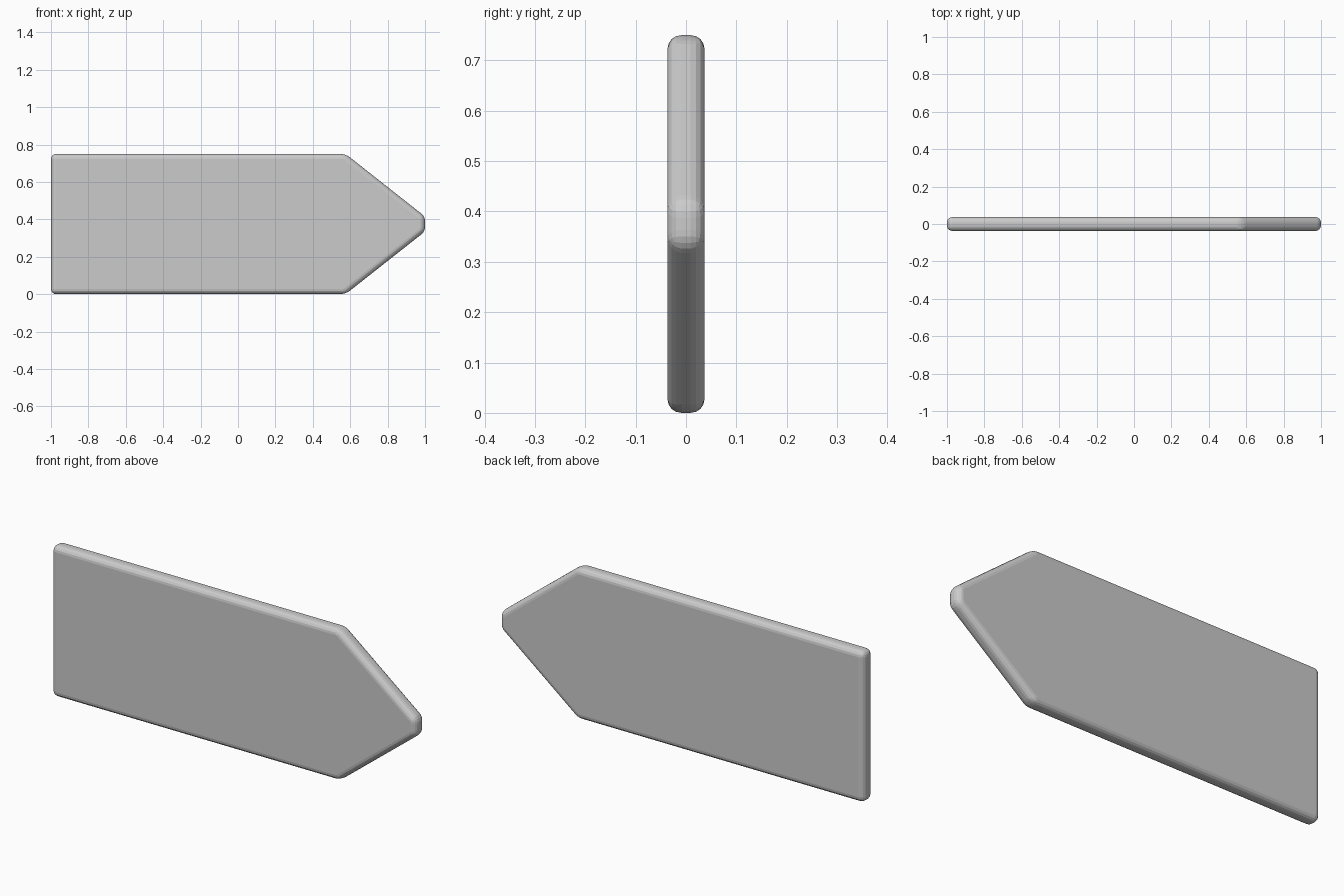
import bpy, bmesh

if "Cube" in bpy.data.objects:
    bpy.data.objects.remove(bpy.data.objects["Cube"])

# Arrow-shaped sign board: outline in XZ, extruded along Y
HALF_T = 0.037
outline = [(-1, 0), (0.575, 0), (1, 0.335), (1, 0.415), (0.575, 0.75), (-1, 0.75)]

bm = bmesh.new()
face = bm.faces.new([bm.verts.new((x, -HALF_T, z)) for x, z in outline])
ext = bmesh.ops.extrude_face_region(bm, geom=[face])
moved = [g for g in ext["geom"] if isinstance(g, bmesh.types.BMVert)]
bmesh.ops.translate(bm, verts=moved, vec=(0, 2 * HALF_T, 0))
bmesh.ops.recalc_face_normals(bm, faces=bm.faces[:])

# Rounded rim and corners
bmesh.ops.bevel(bm, geom=bm.edges[:], offset=0.028, offset_type='OFFSET',
                segments=4, profile=0.5, affect='EDGES', clamp_overlap=True)

mesh = bpy.data.meshes.new("arrow_board")
bm.to_mesh(mesh)
bm.free()
board = bpy.data.objects.new("arrow_board", mesh)
bpy.context.collection.objects.link(board)
